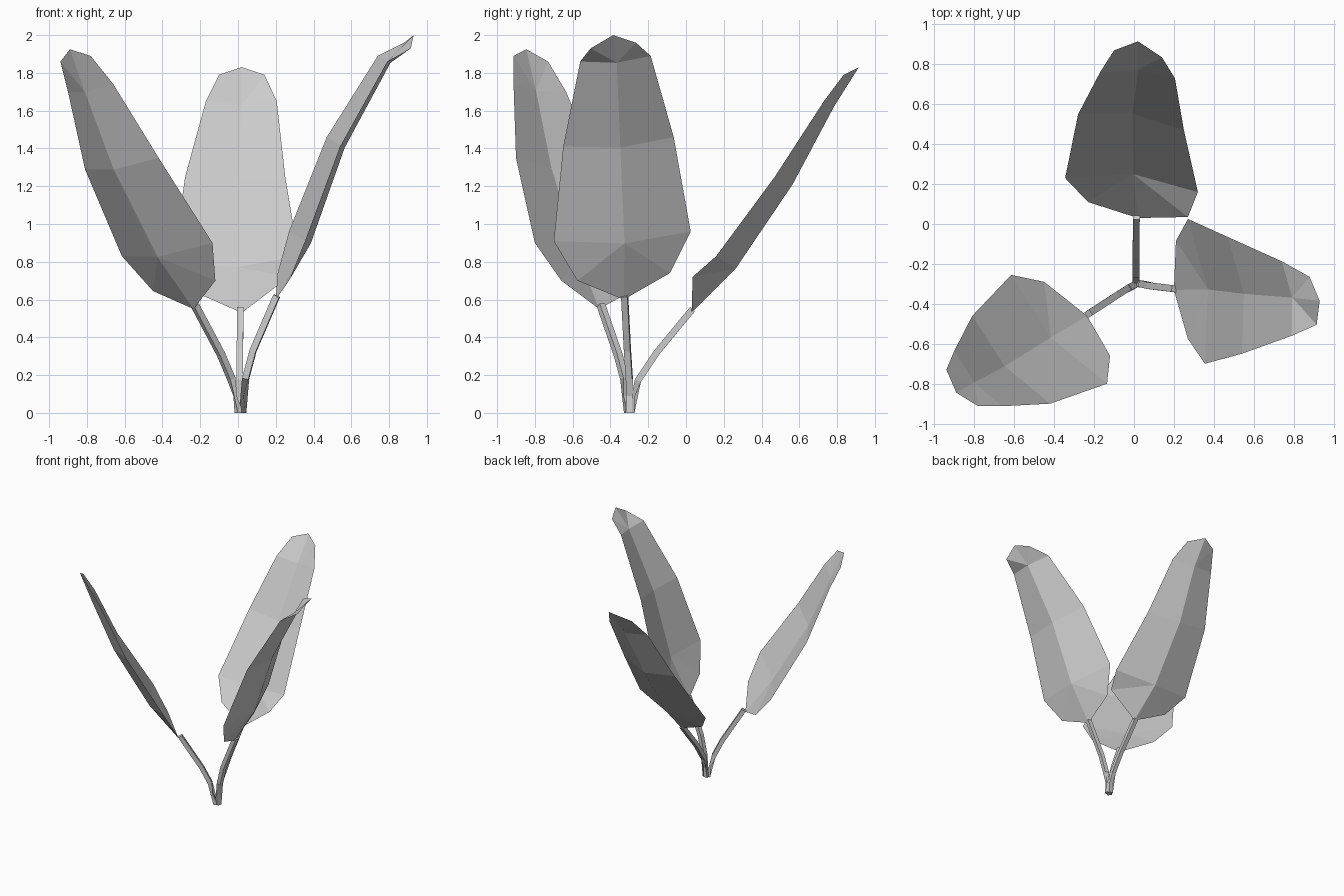
import bpy, bmesh
from mathutils import Vector as V

if "Cube" in bpy.data.objects:
    bpy.data.objects.remove(bpy.data.objects["Cube"])


def finish(bm, name):
    bmesh.ops.recalc_face_normals(bm, faces=bm.faces)
    me = bpy.data.meshes.new(name)
    bm.to_mesh(me)
    bm.free()
    ob = bpy.data.objects.new(name, me)
    bpy.context.collection.objects.link(ob)
    return ob


# Leaf blade: two edge outlines and a sagging midrib, thin closed shell
def leaf(name, base, left, right, tip):
    bm = bmesh.new()
    L, R = [V(p) for p in left], [V(p) for p in right]
    n = (R[2] - L[2]).cross(V(tip) - V(base)).normalized()
    if n.z > 0:
        n = -n
    b, t = bm.verts.new(base), bm.verts.new(tip)
    edges = [[bm.verts.new(p) for p in side] for side in (L, R)]
    for offset in (-0.008, 0.008):
        mids = [bm.verts.new((L[i] + R[i]) / 2 + n * (sag + offset))
                for i, sag in ((1, 0.075), (2, 0.06), (3, 0.04))]
        for e in edges:
            bm.faces.new((b, e[0], mids[0]))
            bm.faces.new((e[0], e[1], mids[0]))
            for i in range(2):
                bm.faces.new((mids[i], e[i + 1], e[i + 2], mids[i + 1]))
            bm.faces.new((mids[2], e[3], e[4]))
            bm.faces.new((mids[2], e[4], t))
    return finish(bm, name)


# Four-sided bent stem swept along a short path
def stem(name, path, w=0.017):
    bm = bmesh.new()
    P = [V(p) for p in path]
    out = V((P[-1].x - P[0].x, P[-1].y - P[0].y, 0)).normalized()
    side = out.cross(V((0, 0, 1)))
    rings = []
    for i, p in enumerate(P):
        d = (P[min(i + 1, len(P) - 1)] - P[max(i - 1, 0)]).normalized()
        u = out if i == 0 else side.cross(d).normalized()
        rings.append([bm.verts.new(p + (u * a + side * c) * w)
                      for a, c in ((1, 1), (-1, 1), (-1, -1), (1, -1))])
    for r, s in zip(rings, rings[1:]):
        for k in range(4):
            bm.faces.new((r[k], r[(k + 1) % 4], s[(k + 1) % 4], s[k]))
    bm.faces.new(rings[0])
    bm.faces.new(rings[-1])
    return finish(bm, name)


leaf("back_leaf", (0.02, 0.03, 0.53),
     [(-.23, .11, .64), (-.345, .23, .79), (-.28, .55, 1.25), (-.17, .76, 1.65), (-.10, .87, 1.79)],
     [(.27, .035, .72), (.32, .16, .83), (.25, .47, 1.25), (.205, .73, 1.65), (.14, .835, 1.79)],
     (0.02, 0.915, 1.83))
leaf("right_leaf", (0.20, -0.33, 0.60),
     [(.27, -.575, .70), (.355, -.70, .91), (.54, -.65, 1.41), (.79, -.56, 1.86), (.915, -.505, 1.93)],
     [(.21, -.085, .74), (.27, .025, .96), (.47, -.065, 1.46), (.74, -.187, 1.89), (.88, -.265, 1.96)],
     (0.93, -0.385, 2.0))
leaf("left_leaf", (-0.235, -0.46, 0.55),
     [(-.45, -.29, .645), (-.615, -.255, .83), (-.81, -.46, 1.29), (-.90, -.635, 1.70), (-.94, -.73, 1.86)],
     [(-.12, -.66, .70), (-.135, -.80, .90), (-.42, -.90, 1.35), (-.66, -.913, 1.74), (-.78, -.913, 1.89)],
     (-0.89, -0.845, 1.925))

stem("back_stem", [(.01, -.29, 0), (.01, -.255, .17), (.01, -.155, .32), (.012, .035, .55)])
stem("right_stem", [(.025, -.30, 0), (.04, -.30, .18), (.08, -.31, .33), (.205, -.325, .62)])
stem("left_stem", [(.005, -.305, 0), (-.035, -.325, .18), (-.09, -.36, .31), (-.228, -.45, .57)])
